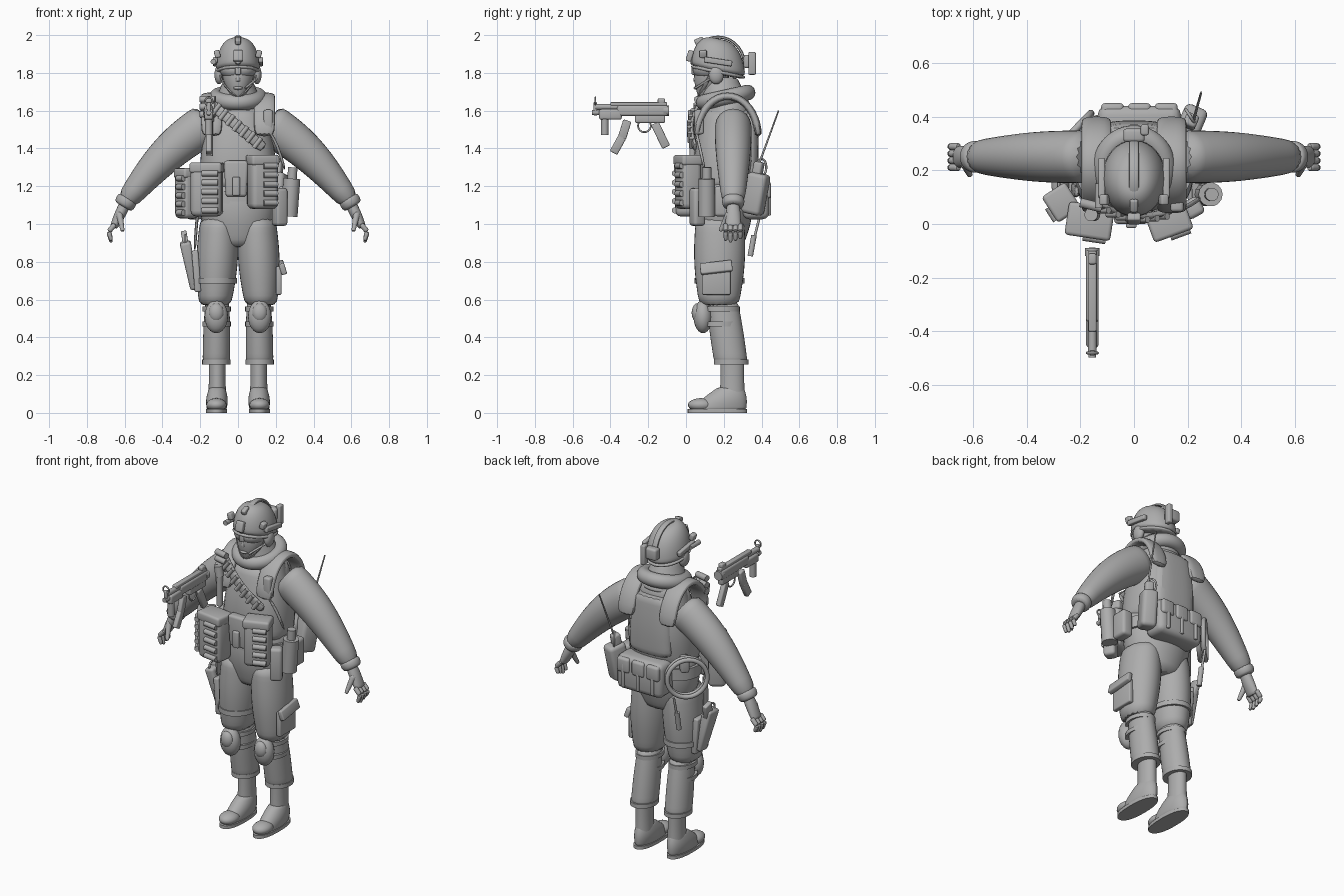
import bpy, bmesh, math
from math import cos, sin, pi
from mathutils import Vector, Euler

default_cube = bpy.data.objects.get("Cube")
if default_cube:
    bpy.data.objects.remove(default_cube, do_unlink=True)

grey = bpy.data.materials.new("plain grey")
grey.use_nodes = True
colour = (.42, .42, .42, 1)
grey.diffuse_color = colour
grey.node_tree.nodes["Principled BSDF"].inputs["Base Color"].default_value = colour

UP, ACROSS, ALONG = Vector((0, 0, 1)), Vector((1, 0, 0)), Vector((0, 1, 0))
QUARTER = pi / 2
parts = []


def finish(name, bm, subdiv=0):
    """Turn a bmesh into a grey object."""
    bmesh.ops.recalc_face_normals(bm, faces=bm.faces)
    mesh = bpy.data.meshes.new(name)
    bm.to_mesh(mesh)
    bm.free()
    mesh.materials.append(grey)
    part = bpy.data.objects.new(name, mesh)
    bpy.context.collection.objects.link(part)
    if subdiv:
        modifier = part.modifiers.new("Smooth", 'SUBSURF')
        modifier.levels = modifier.render_levels = subdiv
    parts.append(part)


def loft(name, centres, radii, normal=None, ref=ALONG, power=2, sides=16, subdiv=1, closed=False):
    """Skin a row of rounded sections; each radius pair is (sideways, along ref)."""
    bm = bmesh.new()
    centres = [Vector(c) for c in centres]
    count, loops = len(centres), []
    for i, (centre, (wide, deep)) in enumerate(zip(centres, radii)):
        if closed:
            ahead = centres[(i + 1) % count] - centres[i - 1]
        else:
            ahead = centres[min(i + 1, count - 1)] - centres[max(i - 1, 0)]
        ahead = (normal or ahead).normalized()
        base = ref if abs(ahead.dot(ref)) < .95 else ACROSS
        side = ahead.cross(base).normalized()
        front = side.cross(ahead)
        loop = []
        for k in range(sides):
            c, s = cos(2 * pi * k / sides), sin(2 * pi * k / sides)
            reach = (abs(c) ** power + abs(s) ** power) ** (-1 / power)
            loop.append(bm.verts.new(centre + reach * (side * c * wide + front * s * deep)))
        loops.append(loop)
    for lower, upper in zip(loops, loops[1:] + loops[:1] if closed else loops[1:]):
        for k in range(sides):
            j = (k + 1) % sides
            bm.faces.new((lower[k], lower[j], upper[j], upper[k]))
    if not closed:
        bm.faces.new(loops[0])
        bm.faces.new(loops[-1])
    finish(name, bm, subdiv)


def taper(name, start, end, first, last, bulge=0, sag=0, steps=8, **options):
    """Limb between two points, swelling by bulge and rising by sag halfway."""
    centres, radii = [], []
    for i in range(steps + 1):
        f = i / steps
        swell = sin(pi * f)
        centres.append(Vector(start).lerp(Vector(end), f) + UP * sag * swell)
        radii.append([a + (b - a) * f + bulge * swell for a, b in zip(first, last)])
    loft(name, centres, radii, **options)


def rod(name, start, end, radius, tip=None):
    tip = tip or radius
    loft(name, (start, end), ((radius, radius), (tip, tip)), sides=14, subdiv=0)


def band(name, centre, wide, deep, height, power=2):
    """Flat-edged strap round an upright limb."""
    half = UP * height / 2
    loft(name, (Vector(centre) - half, Vector(centre) + half), [(wide, deep)] * 2, normal=UP, power=power, sides=28, subdiv=0)


def ribbon(name, path, thick, width, ref=ALONG):
    loft(name, path, [(thick, width)] * len(path), ref=ref, power=5, sides=12)


def arch(name, centre, span, rise, thick, width):
    """Ribbon running from front to back over the top of something."""
    x, y, z = centre
    path = [(x, y - span * cos(pi * k / 10), z + rise * sin(pi * k / 10)) for k in range(11)]
    ribbon(name, path, thick, width, ref=ACROSS)


def hoop(name, centre, radius, thick, tilt=0, spin=0, stretch=1):
    turn = Euler((tilt, 0, spin)).to_matrix()
    angles = [2 * pi * k / 24 for k in range(24)]
    path = [Vector(centre) + turn @ Vector((cos(a), stretch * sin(a), 0)) * radius for a in angles]
    loft(name, path, [(thick, thick)] * len(path), ref=turn @ UP, sides=12, closed=True)


def box(name, at, size, tilt=0, lean=0, spin=0, narrow=1):
    """Softly bevelled box; narrow shrinks the bottom."""
    bm = bmesh.new()
    bmesh.ops.create_cube(bm, size=1)
    for v in bm.verts:
        shrink = narrow if v.co.z < 0 else 1
        v.co *= Vector(size)
        v.co.xy *= shrink
    bmesh.ops.bevel(bm, geom=bm.edges[:], offset=min(size) * .25, segments=3, profile=.5, affect='EDGES')
    bm.transform(Euler((tilt, lean, spin)).to_matrix().to_4x4())
    bmesh.ops.translate(bm, vec=at, verts=bm.verts)
    finish(name, bm)


def ball(name, at, size):
    bm = bmesh.new()
    bmesh.ops.create_uvsphere(bm, u_segments=20, v_segments=12, radius=1)
    for v in bm.verts:
        v.co = v.co * Vector(size) + Vector(at)
    finish(name, bm)


# torso, vest and collar
taper("pelvis", (0, .19, .87), (0, .2, 1.25), (.14, .11), (.2, .14), bulge=.036, normal=UP)
taper("chest", (0, .2, 1.15), (0, .23, 1.68), (.2, .14), (.12, .1), bulge=.03, normal=UP)
taper("vest", (0, .2, 1.17), (0, .23, 1.62), (.2, .15), (.13, .13), bulge=.03, normal=UP, power=2.8)
taper("back_plate", (0, .33, 1.24), (0, .33, 1.61), (.14, .05), (.11, .04), bulge=.01, normal=UP, power=4)
band("belt", (0, .2, 1.14), wide=.22, deep=.16, height=.07)
hoop("collar", (0, .21, 1.67), radius=.115, thick=.043, tilt=.22, stretch=1.05)
taper("scarf", (0, .21, 1.62), (0, .18, 1.78), (.14, .14), (.07, .09), normal=UP)

# head and face
taper("head", (0, .1, 1.66), (0, .17, 1.9), (.03, .03), (.08, .1), bulge=.03, normal=UP)
taper("nose", (0, .06, 1.81), (0, .05, 1.75), (.01, .01), (.015, .015), steps=3)
ball("lips", at=(0, .06, 1.72), size=(.026, .02, .01))
taper("goggles", (0, .13, 1.78), (0, .14, 1.85), (.08, .08), (.09, .09), bulge=.015, normal=UP, power=2.4)
box("goggle_bridge", at=(0, .04, 1.81), size=(.03, .02, .04))

# helmet
HELMET_AXIS = Vector((0, .2, 1))
slopes = [QUARTER * k / 9 for k in range(9)]
loft("helmet_shell", [(0, .17, 1.8 + .185 * sin(a)) for a in slopes],
     [(.122 * cos(a) ** .7, .15 * cos(a) ** .7) for a in slopes], normal=HELMET_AXIS)
taper("helmet_rim", (0, .17, 1.79), (0, .17, 1.82), (.123, .15), (.123, .15), steps=2, normal=HELMET_AXIS)
arch("helmet_top_rail", (0, .17, 1.84), span=.142, rise=.152, thick=.008, width=.018)
box("front_mount", at=(0, .02, 1.89), size=(.05, .03, .06), tilt=-.3)
box("mount_hook", at=(0, .07, 1.97), size=(.03, .05, .03), tilt=.4)
box("rear_battery", at=(0, .33, 1.86), size=(.08, .05, .07))
box("rear_lamp", at=(.04, .35, 1.85), size=(.03, .04, .12))
rod("helmet_lamp", (-.13, .06, 1.86), (-.13, .15, 1.86), radius=.015)
rod("microphone_boom", (.1, .13, 1.77), (.04, .05, 1.72), radius=.006)

# parts that repeat on both sides
for sign, side in ((-1, "right"), (1, "left")):
    def at(x, y, z):
        return sign * x, y, z

    box(f"{side}_helmet_rail", at(.12, .17, 1.86), size=(.025, .15, .03), tilt=-.15)
    box(f"{side}_helmet_clip", at(.11, .09, 1.9), size=(.03, .04, .04), lean=sign * .3)
    ball(f"{side}_ear_cup", at(.1, .16, 1.79), size=(.025, .04, .05))
    ribbon(f"{side}_chin_strap", [at(.1, .14, 1.81), at(.08, .1, 1.73), at(0, .06, 1.67)], thick=.005, width=.01)
    arch(f"{side}_shoulder_strap", at(.14, .22, 1.46), span=.165, rise=.22, thick=.02, width=.055)

    # arm and hand
    taper(f"{side}_sleeve", at(.15, .25, 1.54), at(.6, .25, 1.11), (.115, .1), (.055, .06), bulge=.014, sag=.045)
    taper(f"{side}_cuff", at(.58, .25, 1.14), at(.61, .25, 1.09), (.052, .056), (.048, .05), bulge=.008, steps=4)
    taper(f"{side}_palm", at(.59, .25, 1.12), at(.66, .25, .98), (.03, .03), (.02, .04), bulge=.005)
    for finger in range(4):
        y, lift = .21 + finger * .026, .01 * abs(finger - 1)
        knuckle = at(.685, y, .96)
        taper(f"{side}_finger_base", at(.65, y, 1), knuckle, (.014, .014), (.014, .014), steps=3)
        taper(f"{side}_finger_tip", knuckle, at(.67, y, .9 + lift), (.014, .014), (.009, .009), steps=3)
    taper(f"{side}_thumb", at(.63, .23, 1.06), at(.61, .18, .96), (.02, .02), (.01, .01))

    # leg and foot
    taper(f"{side}_thigh", at(.1, .18, 1.04), at(.122, .175, .56), (.1, .13), (.085, .105), bulge=.02, normal=UP)
    taper(f"{side}_calf", at(.11, .19, .6), at(.115, .24, .25), (.064, .085), (.074, .09), bulge=.004, normal=UP)
    band(f"{side}_trouser_hem", at(.115, .24, .27), wide=.075, deep=.092, height=.025)
    taper(f"{side}_boot_shaft", at(.11, .245, .32), at(.11, .245, .04), (.047, .065), (.05, .07), bulge=-.003, normal=UP)
    taper(f"{side}_boot_foot", at(.11, .24, .14), at(.113, .17, .01), (.04, .065), (.052, .15), bulge=.012, normal=UP)
    ball(f"{side}_boot_toe", at(.114, .08, .042), size=(.054, .07, .036))
    band(f"{side}_boot_sole", at(.113, .166, .01), wide=.056, deep=.157, height=.02, power=2.4)
    ball(f"{side}_knee_pad", at(.115, .09, .51), size=(.062, .05, .088))
    ball(f"{side}_knee_cap", at(.115, .06, .53), size=(.04, .03, .05))
    for height in (.47, .55):
        band(f"{side}_knee_strap", at(.113, .19, height), wide=.075, deep=.095, height=.025)

box("cargo_pocket", at=(.215, .16, .7), size=(.03, .15, .15))
box("cargo_pocket_flap", at=(.235, .16, .77), size=(.03, .17, .06), tilt=.12, lean=-.3)

# chest gear: the bandolier bows out over the chest
sling = [Vector((-.15, .08, 1.64)).lerp(Vector((.14, .05, 1.4)), k / 8) - ALONG * .035 * sin(pi * k / 8) for k in range(9)]
ribbon("bandolier", sling, thick=.028, width=.012)
slant = Vector((.02, 0, .026))
for spot in sling[1:-1]:
    centre = spot - ALONG * .012
    rod("bandolier_round", centre - slant, centre + slant, radius=.012)
rod("chest_torch", (-.15, .035, 1.36), (-.15, .035, 1.56), radius=.018)
rod("chest_torch_head", (-.15, .035, 1.54), (-.16, .035, 1.6), radius=.025)
for z in (1.58, 1.62, 1.66):
    rod("shoulder_round", (-.2, .08, z), (-.12, .06, z), radius=.018)
box("chest_radio", at=(.16, .07, 1.54), size=(.05, .05, .13))
ribbon("radio_cable", [(.16, .05, 1.5), (.21, .07, 1.42), (.25, .1, 1.28)], thick=.008, width=.008)


def round_pouch(name, at, size, spin):
    """Pouch with a flap and a column of rounds across its face."""
    turn, at = Euler((0, 0, spin)).to_matrix(), Vector(at)
    wide, deep, tall = size
    box(name, at, size, spin=spin)
    box(name + "_flap", at + UP * tall * .42, (wide * 1.04, deep * 1.04, tall * .2), spin=spin)
    for k in range(5):
        height = (k / 4 - .55) * tall * .7
        start, end = [at + turn @ Vector((x * wide, -deep * .5, height)) for x in (-.1, .42)]
        rod(name + "_round", start, end, radius=.016)


# waist gear
round_pouch("right_front_pouch", (-.165, .01, 1.18), (.165, .12, .28), spin=-.15)
round_pouch("right_side_pouch", (-.27, .08, 1.16), (.11, .1, .26), spin=-1)
round_pouch("left_front_pouch", (.13, .01, 1.22), (.15, .11, .28), spin=.35)
box("centre_pouch", at=(-.01, .03, 1.24), size=(.13, .06, .19), narrow=.85)
box("belt_buckle", at=(-.01, 0, 1.2), size=(.04, .03, .1))
box("left_tool_pouch", at=(.22, .06, 1.09), size=(.07, .07, .2), spin=.5)
box("left_hip_pouch", at=(.25, .2, 1.12), size=(.07, .1, .16))
rod("canteen", (.27, .11, 1.04), (.285, .11, 1.24), radius=.045)
rod("canteen_neck", (.285, .11, 1.22), (.29, .11, 1.3), radius=.025)

# rear gear
box("rear_pack", at=(.02, .37, 1.13), size=(.31, .14, .21))
for x in (-.08, .02, .12):
    box("rear_pack_flap", at=(x, .42, 1.18), size=(.085, .06, .09))
    box("rear_pack_strap", at=(x, .44, 1.12), size=(.02, .02, .15))
box("radio_pouch", at=(.21, .37, 1.16), size=(.09, .11, .22), tilt=-.2, spin=-.4)
box("radio", at=(.21, .38, 1.28), size=(.05, .05, .1), tilt=-.2, spin=-.4)
hoop("radio_handle", (.21, .4, 1.3), radius=.03, thick=.006, tilt=QUARTER, spin=-1, stretch=1.5)
rod("antenna", (.22, .38, 1.3), (.25, .49, 1.6), radius=.006, tip=.004)
for shift in (0, .02):
    hoop("rope_coil", (-.22 - shift, .31 + shift, 1.15), radius=.115, thick=.014, tilt=QUARTER, spin=.8)
box("rope_holder", at=(-.2, .3, 1.22), size=(.05, .05, .1), spin=.8)
rod("hanging_cord", (-.19, .39, 1.04), (-.19, .36, .92), radius=.007)
rod("hanging_handle", (-.19, .36, .94), (-.19, .34, .83), radius=.015)

# holster on the right thigh
box("holster", at=(-.255, .17, .78), size=(.06, .1, .26), tilt=.12, lean=-.2, narrow=.75)
box("holster_plate", at=(-.22, .17, .75), size=(.035, .13, .22), lean=-.08)
box("pistol_grip", at=(-.28, .19, .91), size=(.03, .06, .1), tilt=-.3, lean=-.15)
hoop("pistol_guard", (-.28, .15, .91), radius=.03, thick=.006, tilt=QUARTER, spin=QUARTER)
ribbon("holster_strap", [(-.21, .12, 1.1), (-.22, .12, 1), (-.23, .14, .85)], thick=.008, width=.022)
band("thigh_strap", (-.115, .178, .7), wide=.111, deep=.133, height=.03)


# submachine gun, floating ahead of the right shoulder
def gun_box(name, y, z, length, height, width=.03, tilt=0):
    box("gun_" + name, (-.155, y, z), (width, length, height), tilt=tilt)


def gun_rod(name, start, end, radius):
    rod("gun_" + name, (-.155, *start), (-.155, *end), radius)


gun_box("receiver", y=-.23, z=1.6, length=.27, height=.055, width=.046)
gun_box("lower", y=-.19, z=1.56, length=.16, height=.05, width=.036)
gun_box("top_rail", y=-.25, z=1.635, length=.3, height=.02)
gun_box("handguard", y=-.4, z=1.58, length=.12, height=.055, width=.046)
gun_box("sight_post", y=-.48, z=1.61, length=.02, height=.07, width=.02)
gun_box("rear_sight", y=-.13, z=1.65, length=.04, height=.03)
gun_box("magazine", y=-.325, z=1.5, length=.045, height=.1, tilt=-.3)
gun_box("magazine_tip", y=-.36, z=1.42, length=.045, height=.1, tilt=-.5)
gun_box("grip", y=-.135, z=1.47, length=.045, height=.14, tilt=.45)
gun_rod("upper_tube", start=(-.48, 1.62), end=(-.1, 1.62), radius=.016)
gun_rod("barrel", start=(-.497, 1.59), end=(-.42, 1.59), radius=.014)
gun_rod("end_cap", start=(-.12, 1.6), end=(-.09, 1.6), radius=.028)
gun_rod("torch", start=(-.43, 1.56), end=(-.43, 1.47), radius=.02)
hoop("gun_front_sight", (-.155, -.48, 1.65), radius=.02, thick=.005, tilt=QUARTER)
hoop("gun_trigger_guard", (-.155, -.22, 1.52), radius=.034, thick=.005, tilt=QUARTER, spin=QUARTER)

# smooth shading with sharp edges kept
bpy.ops.object.select_all(action='DESELECT')
for part in parts:
    part.select_set(True)
bpy.context.view_layer.objects.active = parts[0]
bpy.ops.object.shade_smooth_by_angle(angle=math.radians(40))
